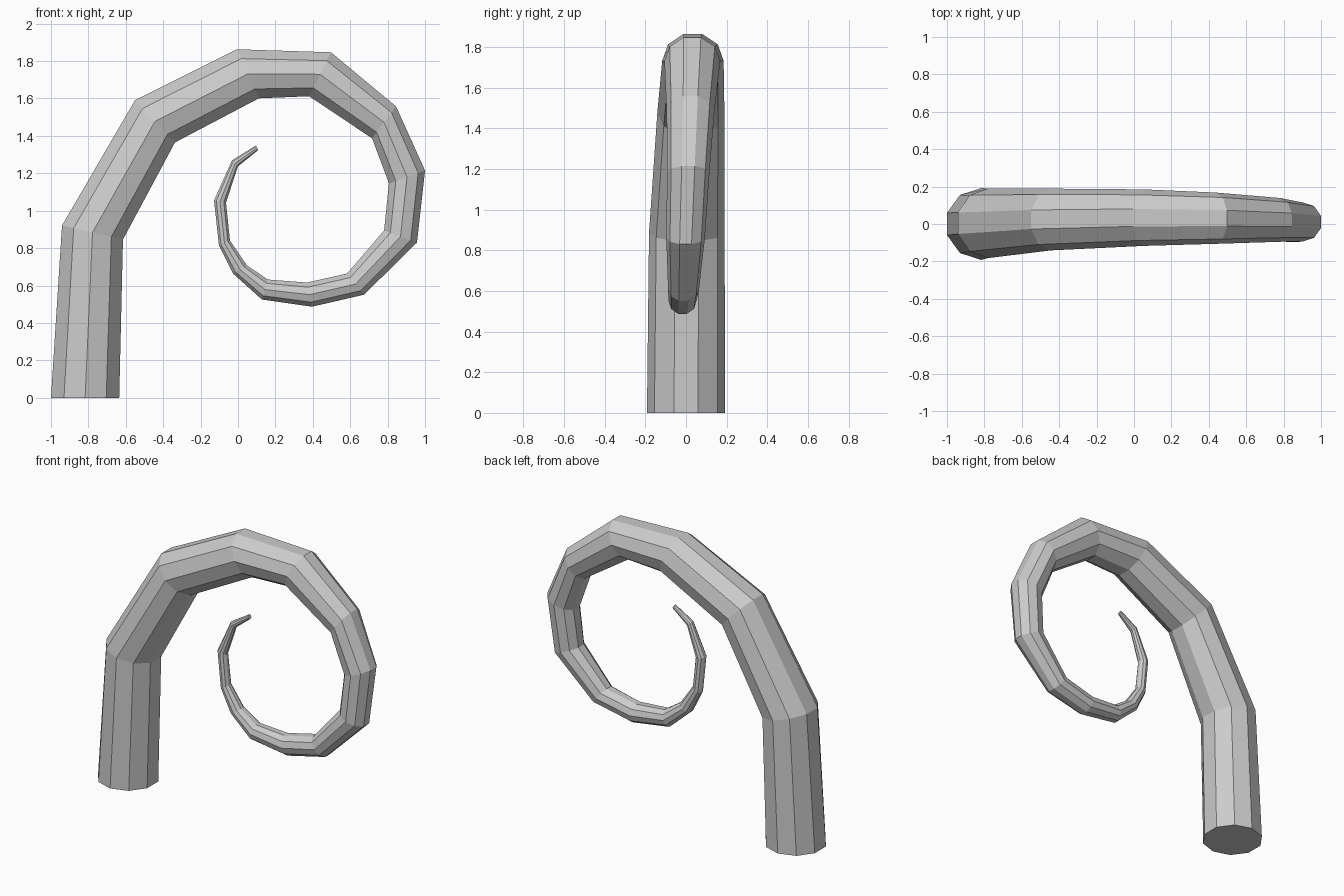
import bpy, bmesh, math
from mathutils import Vector

SIDES = 10
# Rings along the curl: outer x, outer z, inner x, inner z, sideways drift y, radius
RINGS = [
    (-1.00, 0.00, -0.635, 0.00, 0.0, 0.192),
    (-0.941, 0.921, -0.615, 0.846, 0.004, 0.186),
    (-0.551, 1.59, -0.337, 1.365, 0.024, 0.165),
    (-0.005, 1.863, 0.112, 1.601, 0.034, 0.151),
    (0.497, 1.847, 0.38, 1.612, 0.031, 0.137),
    (0.845, 1.558, 0.717, 1.387, 0.022, 0.117),
    (1.00, 1.215, 0.807, 1.146, 0.011, 0.104),
    (0.957, 0.83, 0.781, 0.894, -0.002, 0.095),
    (0.674, 0.551, 0.583, 0.664, -0.012, 0.076),
    (0.396, 0.487, 0.369, 0.616, -0.017, 0.069),
    (0.128, 0.525, 0.16, 0.632, -0.02, 0.058),
    (-0.027, 0.664, 0.048, 0.707, -0.023, 0.046),
    (-0.102, 0.814, -0.043, 0.841, -0.024, 0.036),
    (-0.128, 1.055, -0.064, 1.044, -0.024, 0.033),
    (-0.032, 1.27, 0.0, 1.237, -0.022, 0.024),
    (0.096, 1.349, 0.107, 1.323, -0.02, 0.015),
]

bm = bmesh.new()


def add_ring(ox, oz, ix, iz, y, r):
    """Ten-sided ring with a flat side facing outward and inward."""
    outer, inner = Vector((ox, y, oz)), Vector((ix, y, iz))
    mid = (outer + inner) / 2
    arm = (outer - inner) / 2 / math.cos(math.pi / SIDES)
    verts = []
    for k in range(SIDES):
        a = 2 * math.pi * (k + 0.5) / SIDES
        verts.append(bm.verts.new(mid + arm * math.cos(a) + Vector((0, r * math.sin(a), 0))))
    return verts


# Tapered curl
rings = [add_ring(*ring) for ring in RINGS]
for low, high in zip(rings, rings[1:]):
    for k in range(SIDES):
        n = (k + 1) % SIDES
        bm.faces.new((low[k], low[n], high[n], high[k]))

# Base and tip caps
bm.faces.new(rings[0])
bm.faces.new(rings[-1])
bmesh.ops.recalc_face_normals(bm, faces=bm.faces)

mesh = bpy.data.meshes.new("curled_tentacle")
bm.to_mesh(mesh)
bm.free()
bpy.context.collection.objects.link(bpy.data.objects.new("curled_tentacle", mesh))
